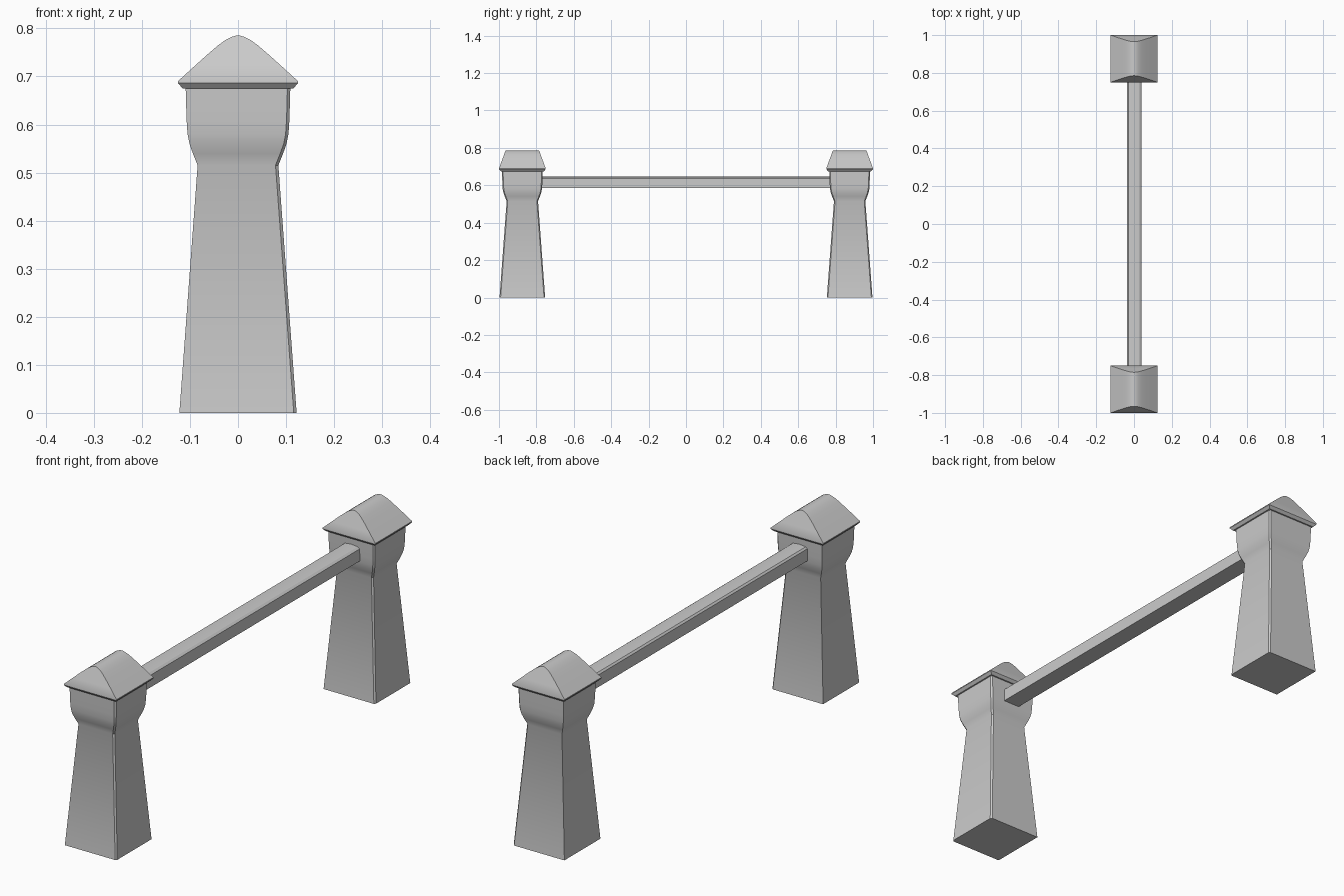
import bpy, bmesh

if "Cube" in bpy.data.objects:
    bpy.data.objects.remove(bpy.data.objects["Cube"])

stone = bpy.data.materials.new("plain_grey")
stone.diffuse_color = (0.6, 0.6, 0.6, 1)
stone.use_nodes = True
stone.node_tree.nodes["Principled BSDF"].inputs["Base Color"].default_value = stone.diffuse_color


def loft(name, rings, location=(0, 0, 0), smooth=True):
    """Skin a stack of matching cross-sections and cap both ends."""
    bm = bmesh.new()
    loops = [[bm.verts.new(p) for p in ring] for ring in rings]
    n = len(loops[0])
    for a, b in zip(loops, loops[1:]):
        for i in range(n):
            j = (i + 1) % n
            bm.faces.new((a[i], a[j], b[j], b[i]))
    bm.faces.new(loops[0][::-1])
    bm.faces.new(loops[-1])
    bmesh.ops.remove_doubles(bm, verts=bm.verts, dist=0.0002)
    bmesh.ops.recalc_face_normals(bm, faces=bm.faces)
    mesh = bpy.data.meshes.new(name)
    bm.to_mesh(mesh)
    bm.free()
    mesh.materials.append(stone)
    obj = bpy.data.objects.new(name, mesh)
    obj.location = location
    bpy.context.collection.objects.link(obj)
    if smooth:
        bpy.ops.object.select_all(action='DESELECT')
        obj.select_set(True)
        bpy.context.view_layer.objects.active = obj
        bpy.ops.object.shade_smooth_by_angle(angle=0.5)
    return obj


def shaft_ring(z, h, c=0.006):
    """Square section with the two right-hand corners chamfered."""
    return [(-h, -h, z), (h - c, -h, z), (h, -h + c, z),
            (h, h - c, z), (h - c, h, z), (-h, h, z)]


def roof_ring(z, hx, hy):
    return [(-hx, -hy, z), (hx, -hy, z), (hx, hy, z), (-hx, hy, z)]


# tower: tapered shaft, flared head
shaft = [(0, 0.122), (0.515, 0.084), (0.54, 0.094), (0.56, 0.101),
         (0.58, 0.105), (0.61, 0.107), (0.68, 0.109)]
# roof: half width by height, rounded along the ridge
roof = [(0.69, 0.125), (0.722, 0.09), (0.748, 0.061), (0.765, 0.041),
        (0.776, 0.026), (0.782, 0.014), (0.785, 0.004)]

for side, y in (("front", -0.875), ("back", 0.875)):
    loft(side + "_tower", [shaft_ring(z, h) for z, h in shaft], (0, y, 0))
    rings = [roof_ring(0.675, 0.115, 0.115), roof_ring(0.686, 0.125, 0.125)]
    rings += [roof_ring(z, hx, 0.125 - 0.035 * (z - 0.69) / 0.095)
              for z, hx in roof]
    loft(side + "_roof", rings, (0, y, 0))

# crossbeam with a slightly crowned top
section = [(-0.037, 0.585), (0.039, 0.585), (0.039, 0.637), (0.03, 0.644),
           (0, 0.647), (-0.03, 0.644), (-0.037, 0.637)]
loft("crossbeam", [[(x, y, z) for x, z in section] for y in (-0.772, 0.772)])
